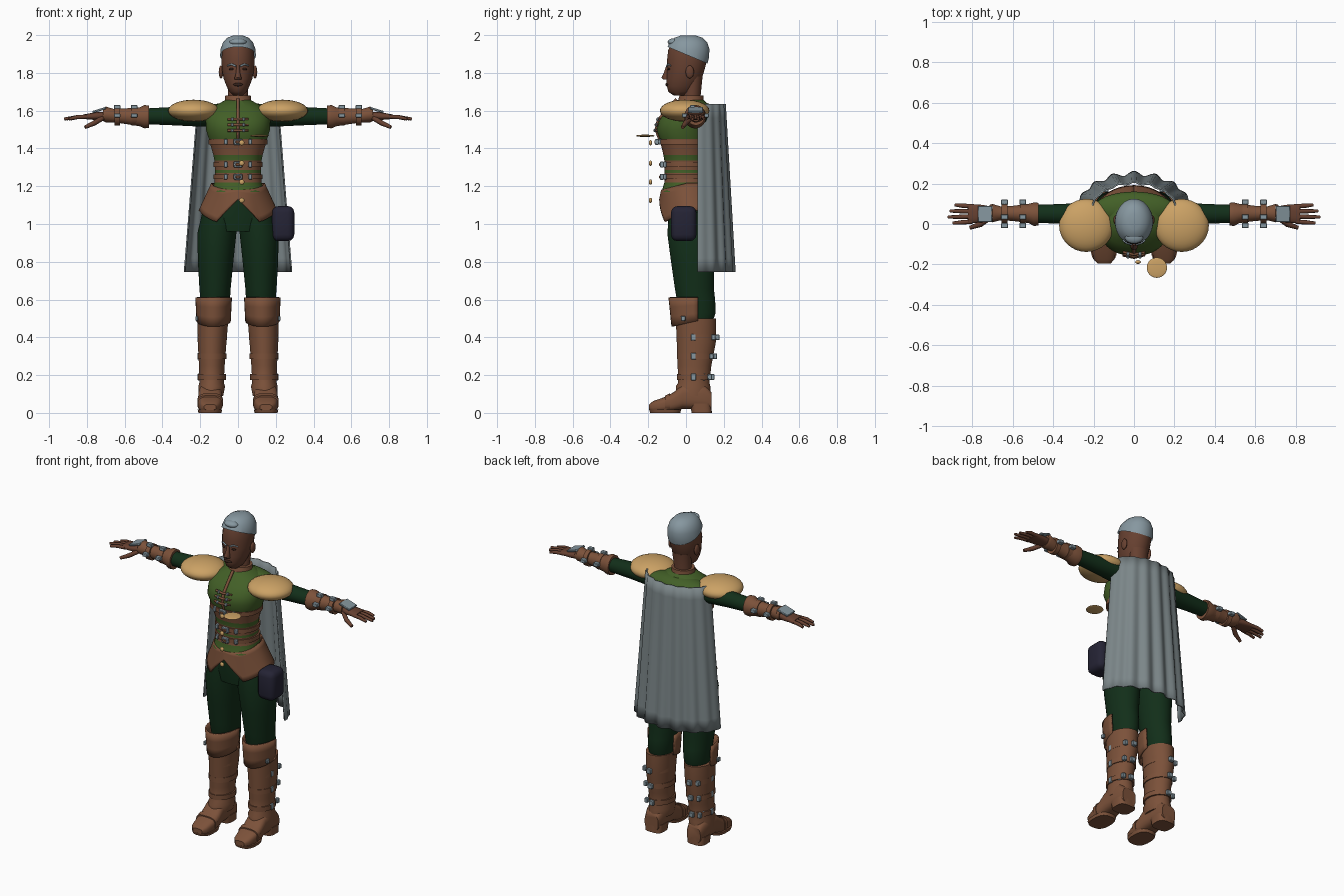
import bpy, bmesh
from math import sin, cos, pi, copysign
from mathutils import Matrix, Vector

if "Cube" in bpy.data.objects:
    bpy.data.objects.remove(bpy.data.objects["Cube"])


def material(name, r, g, b):
    m = bpy.data.materials.new(name)
    m.use_nodes = True
    m.diffuse_color = (r, g, b, 1)
    m.node_tree.nodes["Principled BSDF"].inputs["Base Color"].default_value = (r, g, b, 1)
    return m


leather = material("brown leather", .2, .083, .042)
skin = material("brown skin", .135, .052, .03)
vest = material("moss green", .055, .115, .02)
cloth = material("dark green cloth", .006, .028, .01)
grey = material("grey cape", .2, .24, .25)
steel = material("silver grey", .24, .31, .35)
tan = material("tan", .6, .36, .13)
navy = material("dark navy", .018, .017, .035)
dark = material("dark brown", .035, .015, .01)


def finish(name, bm, mats, mirror=False, thick=0):
    bmesh.ops.recalc_face_normals(bm, faces=bm.faces)
    me = bpy.data.meshes.new(name)
    bm.to_mesh(me)
    bm.free()
    ob = bpy.data.objects.new(name, me)
    bpy.context.collection.objects.link(ob)
    for m in mats if isinstance(mats, tuple) else (mats,):
        me.materials.append(m)
    bpy.ops.object.select_all(action="DESELECT")
    ob.select_set(True)
    bpy.context.view_layer.objects.active = ob
    bpy.ops.object.shade_smooth_by_angle(angle=.75)
    if thick:
        s = ob.modifiers.new("Thickness", "SOLIDIFY")
        s.thickness, s.offset = thick, 0
    if mirror:
        ob.modifiers.new("Mirror", "MIRROR")
    return ob


def loft(name, stations, mats, axis=2, power=1, mirror=False, rule=None, n=24, cut=None):
    """Rings given as (position, low a, high a, low b, high b) along an axis."""
    bm, rings = bmesh.new(), []
    for p, a0, a1, b0, b1 in stations:
        ring = []
        for i in range(n):
            t = 2 * pi * (i + .5) / n
            c, s = (copysign(abs(f) ** power, f) for f in (cos(t), sin(t)))
            co = [(a0 + a1) / 2 + c * (a1 - a0) / 2, (b0 + b1) / 2 + s * (b1 - b0) / 2]
            co.insert(axis, p)
            ring.append(bm.verts.new(co))
        rings.append(ring)
    for lo, hi in zip(rings, rings[1:]):
        for i in range(n):
            bm.faces.new((lo[i], lo[i - 1], hi[i - 1], hi[i]))
    bm.faces.new(rings[0])
    bm.faces.new(rings[-1])
    if rule:
        for f in bm.faces:
            f.material_index = rule(f.calc_center_median())
    if cut:
        bmesh.ops.bisect_plane(bm, geom=bm.verts[:] + bm.edges[:] + bm.faces[:],
                               plane_co=cut[0], plane_no=cut[1], clear_inner=True)
    return finish(name, bm, mats, mirror)


def sheet(name, fn, nu, nv, mat, thick, mirror=False):
    bm = bmesh.new()
    g = [[bm.verts.new(fn(2 * i / nu - 1, j / nv)) for j in range(nv + 1)] for i in range(nu + 1)]
    for i in range(nu):
        for j in range(nv):
            bm.faces.new((g[i][j], g[i + 1][j], g[i + 1][j + 1], g[i][j + 1]))
    return finish(name, bm, mat, mirror, thick)


def ball(name, c, r, mat, mirror=False):
    bm = bmesh.new()
    bmesh.ops.create_uvsphere(bm, u_segments=32, v_segments=16, radius=1,
                              matrix=Matrix.Translation(c) @ Matrix.Diagonal((*r, 1)))
    return finish(name, bm, mat, mirror)


def box(name, c, size, mat, mirror=False, bevel=.003, rot=0, segments=1):
    bm = bmesh.new()
    bmesh.ops.create_cube(bm, size=1, matrix=Matrix.Translation(c) @ Matrix.Rotation(rot, 4, "Y")
                          @ Matrix.Diagonal((*size, 1)))
    bmesh.ops.bevel(bm, geom=bm.edges[:], offset=bevel, segments=segments, affect="EDGES", profile=.5)
    return finish(name, bm, mat, mirror)


def tube(name, points, radius, mat, mirror=False):
    cu = bpy.data.curves.new(name, "CURVE")
    cu.dimensions, cu.bevel_depth, cu.bevel_resolution, cu.use_fill_caps = "3D", radius, 2, True
    sp = cu.splines.new("POLY")
    sp.points.add(len(points) - 1)
    for p, co in zip(sp.points, points):
        p.co = (*co, 1)
    sp.points[-1].radius = .7
    ob = bpy.data.objects.new(name, cu)
    bpy.context.collection.objects.link(ob)
    cu.materials.append(mat)
    if mirror:
        ob.modifiers.new("Mirror", "MIRROR")


# Head, face and hair
def head_rings(g):
    rows = [(1.68, .025, -.065, 0), (1.70, .046, -.094, .04), (1.73, .061, -.102, .06),
            (1.77, .077, -.104, .085), (1.82, .086, -.1, .1), (1.87, .088, -.101, .113),
            (1.92, .085, -.095, .117), (1.955, .072, -.08, .105), (1.98, .05, -.055, .08), (1.992, .02, -.02, .045)]
    return [(z + g * .7, -x - g, x + g, f - g, b + g) for z, x, f, b in rows]


loft("head", head_rings(0), skin)
loft("hair", head_rings(.008), steel, cut=((0, 0, 1.897), Vector((0, .42, 1)).normalized()), n=32)
loft("neck", [(1.58, -.06, .06, -.03, .085), (1.68, -.052, .052, -.015, .078), (1.78, -.06, .06, 0, .088)], skin)
loft("nose", [(1.765, -.018, .018, -.122, -.09), (1.775, -.019, .019, -.13, -.09),
              (1.8, -.011, .011, -.118, -.09), (1.84, -.008, .008, -.104, -.09)], skin, n=12)
ball("front_tuft", (0, -.065, 1.963), (.045, .032, .02), steel)
ball("ear", (.09, .02, 1.805), (.012, .022, .034), skin, True)
ball("lips", (0, -.1, 1.738), (.026, .009, .009), dark)
ball("eye", (.034, -.091, 1.82), (.015, .007, .006), dark, True)
tube("eyebrow", [(.012, -.101, 1.836), (.035, -.095, 1.846), (.056, -.081, 1.838)], .005, steel, True)
loft("collar", [(1.61, -.085, .085, -.06, .11), (1.645, -.07, .07, -.045, .095), (1.68, -.068, .068, -.035, .092)], leather)

# Vest with leather bands around the waist
body = [(1.17, .142, -.13, .125), (1.22, .125, -.115, .108), (1.27, .121, -.113, .102), (1.285, .121, -.113, .102),
        (1.335, .125, -.115, .102), (1.365, .131, -.12, .104), (1.45, .155, -.14, .112), (1.5, .17, -.157, .12),
        (1.55, .172, -.143, .13), (1.595, .168, -.105, .135), (1.625, .125, -.07, .125), (1.66, .06, -.035, .09)]


def vest_rule(c):
    return 1 if 1.365 < c.z < 1.45 or 1.285 < c.z < 1.335 or 1.22 < c.z < 1.27 else 0


loft("vest", [(z, -x, x, f, b) for z, x, f, b in body], (vest, leather), power=.9, rule=vest_rule, n=32)
ball("shoulder_yoke", (0, .075, 1.595), (.2, .085, .05), vest)
tube("vest_placket", [(0, -.05, 1.66), (0, -.1, 1.605), (0, -.146, 1.55), (0, -.158, 1.5), (0, -.142, 1.45)], .009, leather)
for z, y in ((1.555, -.147), (1.525, -.156), (1.495, -.162)):
    tube("chest_lace", [(-.055, y + .008, z), (0, y - .004, z), (.055, y + .008, z)], .007, leather)
    box("lace_clasp", (.03, y, z), (.014, .016, .018), steel, True)
for z, w in ((1.435, .153), (1.315, .127), (1.25, .127)):
    loft("belt", [(z + d, -w - .004, w + .004, -w + .006, .114) for d in (-.013, .013)], leather, power=.9)
    box("belt_buckle", (0, -w - .001, z), (.045, .018, .032), steel)
    box("belt_tip", (.065, -w + .015, z), (.018, .018, .03), steel, True)
    box("buckle_centre", (0, -w - .01, z), (.026, .01, .016), leather)


# Flared skirt, open at the front
def skirt(u, t):
    a = pi * u
    f = abs(a)
    hem = 1.13 - .2 * f if f < .6 else 1.01 + .06 * min((f - .6) / .8, 1)
    rx, ry = .138 + .067 * t, .133 + .03 * t
    return rx * sin(a), .005 + .02 * t - ry * cos(a), 1.215 - .035 * max(cos(a), 0) * (1 - t) - t * (1.215 - hem)


sheet("skirt", skirt, 64, 6, leather, .008)

# Trousers
loft("hips", [(.96, -.17, .17, -.09, .15), (1.04, -.19, .19, -.1, .155), (1.2, -.13, .13, -.1, .11)], cloth)
loft("trouser_leg", [(.48, .06, .19, -.02, .14), (.53, .052, .198, -.03, .158), (.6, .042, .2, -.05, .155),
                     (.66, .038, .205, -.06, .148), (.8, .024, .213, -.08, .152), (.95, .008, .216, -.1, .155),
                     (1.06, .0, .19, -.09, .14)], cloth, mirror=True)

# Boots
loft("boot_shaft", [(.09, .078, .21, -.055, .13), (.14, .068, .21, -.055, .13), (.16, .075, .205, -.042, .125),
                    (.25, .07, .207, -.045, .135), (.38, .06, .214, -.05, .16), (.5, .05, .216, -.055, .16)], leather, mirror=True)
loft("boot_foot", [(-.195, .115, .18, .015, .045), (-.175, .097, .2, .004, .062), (-.11, .083, .212, .004, .085),
                   (-.065, .083, .212, .008, .11), (-.02, .085, .21, .02, .15), (.04, .088, .208, .02, .16),
                   (.1, .09, .206, .012, .15), (.135, .1, .195, .012, .11)], leather, axis=1, power=.65, mirror=True)
loft("boot_heel", [(0, .09, .206, .03, .137), (.05, .088, .208, .02, .135)], leather, power=.6, mirror=True)
loft("boot_sole", [(0, .088, .21, -.19, -.03), (.018, .083, .214, -.196, -.025)], leather, power=.75, mirror=True)
loft("toe_strap", [(-.11, .079, .216, .01, .092), (-.085, .079, .216, .01, .104)], leather, axis=1, power=.65, mirror=True)
for z in (.19, .3, .4):
    d = .03 * (z - .19)
    loft("boot_strap", [(z + k, .064 - d, .213 + d / 3, -.048, .133 + 4 * d) for k in (-.015, .015)], leather, mirror=True)
    for y in (.04, .09):
        box("boot_buckle", (.205 - (y - .04) * .4, y, z), (.02, .026, .036), steel, True)
    box("boot_back_buckle", (.14, .142 + 4 * d, z), (.03, .02, .03), steel, True)
    box("boot_side_clasp", (.185, .126 + 3 * d, z), (.022, .022, .03), steel, True)


def knee(u, t):
    a = u * 1.6
    r = .092 - .006 * t
    return .129 + r * sin(a), .06 - (.148 - .016 * t) * cos(a), .612 - t * (.155 - .03 * (1 - cos(a)))


sheet("knee_guard", knee, 16, 3, leather, .01, True)
box("knee_stud", (.218, -.015, .5), (.014, .025, .025), steel, True)

# Arms, bracers and hands
loft("sleeve", [(.1, -.02, .12, 1.52, 1.62), (.2, -.015, .115, 1.515, 1.63), (.34, .0, .1, 1.522, 1.62),
                (.49, .006, .095, 1.528, 1.612)], cloth, axis=0, mirror=True)
loft("bracer", [(.472, -.008, .105, 1.508, 1.628), (.495, -.01, .107, 1.506, 1.63), (.52, .004, .1, 1.517, 1.618),
                (.6, .015, .09, 1.53, 1.612), (.66, .018, .087, 1.538, 1.61), (.7, .008, .1, 1.538, 1.622),
                (.715, .012, .094, 1.545, 1.612)], leather, axis=0, mirror=True)
for x in (.55, .64):
    loft("bracer_strap", [(x + d, .004, .1, 1.522, 1.62) for d in (-.014, .014)], leather, axis=0, mirror=True)
    for c in ((x, -.008, 1.575), (x, .108, 1.575), (x, .035, 1.62)):
        box("bracer_buckle", c, (.034, .026, .022), steel, True)
loft("palm", [(.7, .025, .085, 1.55, 1.595), (.75, .008, .095, 1.55, 1.592), (.82, .002, .1, 1.556, 1.58)],
     skin, axis=0, power=.8, mirror=True)
box("hand_plate", (.735, .05, 1.603), (.075, .08, .012), steel, True, rot=.3)
for y, tip in ((.012, .895), (.037, .92), (.062, .91), (.087, .885)):
    tube("finger", [(.8, y, 1.568), (.85, y + .1 * (y - .05), 1.566), (tip, y + .2 * (y - .05), 1.556)], .011, skin, True)
tube("thumb", [(.715, .03, 1.562), (.76, -.002, 1.535), (.81, -.018, 1.512)], .014, skin, True)

# Shoulder guards
ball("shoulder_guard", (.235, -.007, 1.6), (.135, .131, .058), tan, True)


# Cape with soft folds
def cape(u, t):
    a = u * pi / 2
    fold = .012 * cos(u * 8.5 * pi) * (.4 + .6 * t) * cos(a)
    w = .212 + .071 * t
    return (w + fold) * sin(a), .06 + (.142 + .045 * t + fold) * cos(a), 1.635 - .89 * t


sheet("cape", cape, 72, 12, grey, .008)

# Pouch and loose ornaments
box("hip_pouch", (.239, -.012, 1.002), (.118, .135, .186), navy, bevel=.035, segments=3)
ball("disc_ornament", (.113, -.216, 1.467), (.05, .05, .006), tan)
for z in (1.43, 1.322, 1.222, 1.125):
    ball("bead", (.02, -.188, z), (.014, .009, .014), tan)
